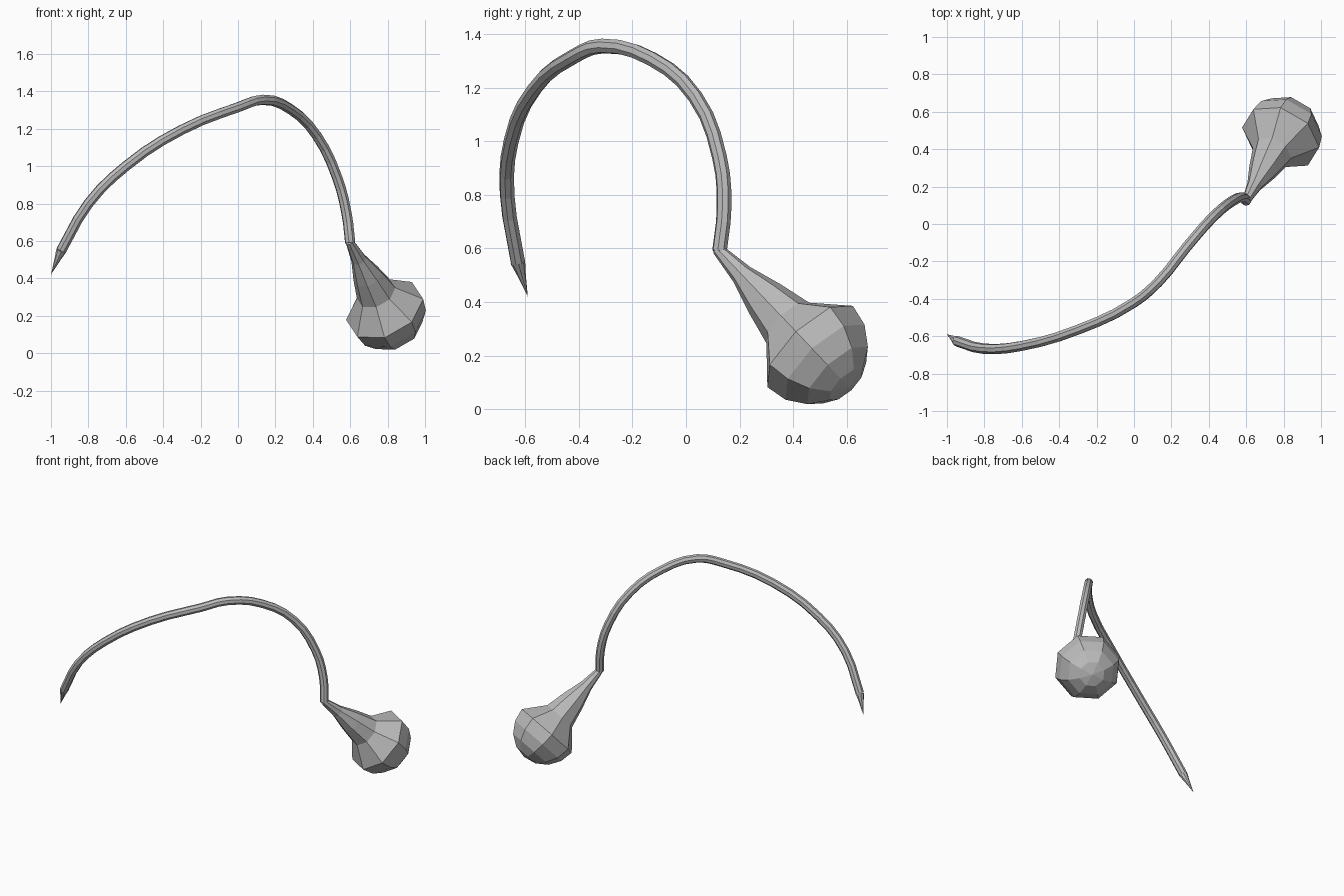
import bpy, bmesh, math
from mathutils import Vector

cube = bpy.data.objects.get("Cube")
if cube:
    bpy.data.objects.remove(cube, do_unlink=True)

grey = bpy.data.materials.new("plain_grey")
grey.use_nodes = True
grey.diffuse_color = (0.5, 0.5, 0.5, 1)
grey.node_tree.nodes["Principled BSDF"].inputs["Base Color"].default_value = (0.5, 0.5, 0.5, 1)

SIDES = 8
STEM_RADIUS = 0.028


def turned(name, start, toward, profile):
    """Faceted solid of rings (distance, radius) along the line start -> toward."""
    start = Vector(start)
    axis = (Vector(toward) - start).normalized()
    u = axis.cross(Vector((1, 0, 0))).normalized()
    v = axis.cross(u)
    bm = bmesh.new()
    rings = []
    for dist, radius in profile:
        ring = []
        for i in range(SIDES):
            a = math.tau * i / SIDES
            ring.append(bm.verts.new(start + axis * dist + (u * math.cos(a) + v * math.sin(a)) * radius))
        rings.append(ring)
    for low, high in zip(rings, rings[1:]):
        for i in range(SIDES):
            j = (i + 1) % SIDES
            bm.faces.new((low[i], low[j], high[j], high[i]))
    bm.faces.new(rings[0])
    bm.faces.new(rings[-1])
    bmesh.ops.remove_doubles(bm, verts=bm.verts, dist=0.0005)
    bmesh.ops.recalc_face_normals(bm, faces=bm.faces)
    mesh = bpy.data.meshes.new(name)
    bm.to_mesh(mesh)
    bm.free()
    mesh.materials.append(grey)
    obj = bpy.data.objects.new(name, mesh)
    bpy.context.collection.objects.link(obj)
    return obj


# Arched stem
path = [(-0.945, -0.627, 0.55), (-0.8, -0.667, 0.80), (-0.6, -0.652, 1.0),
        (-0.3, -0.565, 1.195), (0, -0.42, 1.315), (0.13, -0.31, 1.355),
        (0.28, -0.125, 1.305), (0.42, 0.035, 1.165), (0.53, 0.125, 0.94),
        (0.58, 0.142, 0.75), (0.6, 0.125, 0.59)]
curve = bpy.data.curves.new("stem", "CURVE")
curve.dimensions = "3D"
curve.bevel_depth = STEM_RADIUS
curve.bevel_resolution = 2
curve.resolution_u = 3
curve.use_fill_caps = True
spline = curve.splines.new("BEZIER")
spline.bezier_points.add(len(path) - 1)
spline.use_smooth = False
for point, co in zip(spline.bezier_points, path):
    point.co = co
    point.handle_left_type = point.handle_right_type = "AUTO"
curve.materials.append(grey)
stem = bpy.data.objects.new("stem", curve)
bpy.context.collection.objects.link(stem)
bpy.ops.object.select_all(action="DESELECT")
stem.select_set(True)
bpy.context.view_layer.objects.active = stem
bpy.ops.object.convert(target="MESH")

# Pointed tip at the low end
turned("stem_tip", path[0], (-1, -0.59, 0.42),
       [(0, STEM_RADIUS), (0.05, 0.017), (0.146, 0)])

# Flared neck ending in a domed bulb
BULB = 0.22
RIM = 0.524
profile = [(-0.01, 0.022), (0.13, 0.042), (0.263, 0.08), (0.395, 0.11)]
for degrees in (0, 22.5, 45, 67.5, 90):
    a = math.radians(degrees)
    profile.append((RIM + 0.225 * math.sin(a), BULB * math.cos(a)))
turned("bulb", path[-1], (0.785, 0.465, 0.232), profile)
